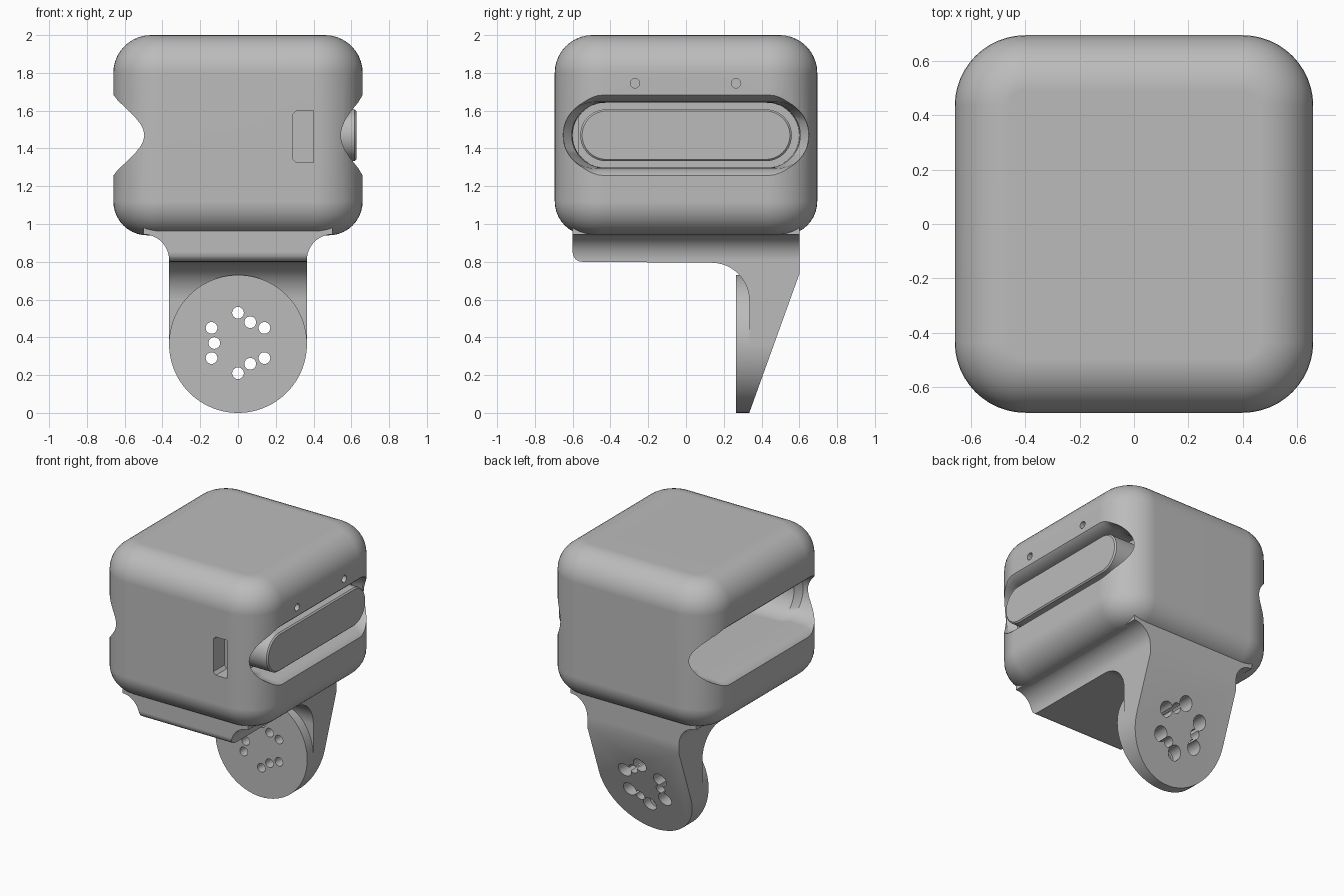
import bpy, bmesh
from math import sin, cos, pi, radians

default = bpy.data.objects.get("Cube")
if default:
    bpy.data.objects.remove(default, do_unlink=True)

GREY = (0.5, 0.5, 0.5, 1)
grey = bpy.data.materials.new("light grey plastic")
grey.use_nodes = True
grey.diffuse_color = GREY
grey.node_tree.nodes["Principled BSDF"].inputs["Base Color"].default_value = GREY

POD_Z = 1.47      # height of the side pockets
NECK = 0.365      # half width of the bracket


def rounded(hx, hy, r, n=12):
    """Rounded rectangle outline; a stadium when r equals hy."""
    pts = []
    for q, (sx, sy) in enumerate(((1, 1), (-1, 1), (-1, -1), (1, -1))):
        for k in range(n + 1):
            a = (q + k / n) * pi / 2
            pts.append((sx * (hx - r) + r * cos(a), sy * (hy - r) + r * sin(a)))
    return pts


def arc(cx, cy, r, start, end, n=12):
    angles = [radians(start + (end - start) * k / n) for k in range(n + 1)]
    return [(cx + r * cos(a), cy + r * sin(a)) for a in angles]


def loft(name, rings):
    """Skin a list of equal rings and cap both ends."""
    bm = bmesh.new()
    loops = [[bm.verts.new(p) for p in ring] for ring in rings]
    n = len(loops[0])
    for a, b in zip(loops, loops[1:]):
        for i in range(n):
            j = (i + 1) % n
            bm.faces.new((a[i], a[j], b[j], b[i]))
    bm.faces.new(loops[0])
    bm.faces.new(loops[-1])
    bmesh.ops.remove_doubles(bm, verts=bm.verts, dist=1e-5)
    bmesh.ops.recalc_face_normals(bm, faces=bm.faces)
    mesh = bpy.data.meshes.new(name)
    bm.to_mesh(mesh)
    bm.free()
    mesh.materials.append(grey)
    obj = bpy.data.objects.new(name, mesh)
    bpy.context.collection.objects.link(obj)
    return obj


def along_x(name, pts, x0, x1):
    return loft(name, [[(x, p, q) for p, q in pts] for x in (x0, x1)])


def along_y(name, pts, y0, y1):
    return loft(name, [[(p, y, q) for p, q in pts] for y in (y0, y1)])


def stadiums(name, sections):
    """Stadium sections given as (x, half length, radius)."""
    return loft(name, [[(x, p, q + POD_Z) for p, q in rounded(h, r, r)]
                       for x, h, r in sections])


def combine(obj, tool, operation="DIFFERENCE"):
    tool.hide_render = True
    mod = obj.modifiers.new("combine", "BOOLEAN")
    mod.operation, mod.object, mod.solver = operation, tool, "EXACT"
    bpy.context.view_layer.objects.active = obj
    bpy.ops.object.modifier_apply(modifier=mod.name)
    bpy.data.objects.remove(tool, do_unlink=True)


def smooth(obj):
    bpy.ops.object.select_all(action="DESELECT")
    obj.select_set(True)
    bpy.context.view_layer.objects.active = obj
    bpy.ops.object.shade_smooth_by_angle(angle=radians(32))
    obj.modifiers.new("even shading", "WEIGHTED_NORMAL").keep_sharp = True


# Housing: a box with rounded corners, rounded top and bottom rims
levels = []
for k in range(11):
    a = k / 10 * pi / 2
    levels.append((0.18 * (1 - sin(a)), 0.94 + 0.18 * (1 - cos(a))))
for k in range(11):
    a = k / 10 * pi / 2
    levels.append((0.2 * (1 - cos(a)), 1.8 + 0.2 * sin(a)))
housing = loft("housing", [[(x, y, z) for x, y in
                            rounded(0.66 - i, 0.695 - i, 0.26 - i)]
                           for i, z in levels])

# Stadium pockets with flared mouths, shallow on one side and deep on the other
combine(housing, stadiums("shallow_pocket", [
    (0.72, 0.655, 0.225), (0.66, 0.655, 0.213), (0.635, 0.655, 0.19),
    (0.59, 0.655, 0.176), (0.54, 0.65, 0.172), (0.49, 0.605, 0.172),
    (0.4, 0.6, 0.172)]))
combine(housing, stadiums("deep_pocket", [
    (-0.72, 0.68, 0.225), (-0.66, 0.68, 0.213), (-0.635, 0.68, 0.19),
    (-0.59, 0.68, 0.178), (-0.46, 0.675, 0.174), (-0.42, 0.63, 0.172),
    (-0.08, 0.62, 0.172)]))

# Front slot and two pin holes
slot = [(0.4, 1.325), (0.4, 1.6), (0.31, 1.6), (0.29, 1.58),
        (0.29, 1.345), (0.31, 1.325)]
combine(housing, along_y("slot", slot, -0.8, -0.57))
for y in (-0.27, 0.265):
    combine(housing, along_x("pin_hole", arc(y, 1.745, 0.025, 0, 345, 23), 0.58, 0.8))
smooth(housing)

# Pod standing in the shallow pocket
pod = stadiums("pod", [(0.38, 0.56, 0.137), (0.618, 0.56, 0.137), (0.627, 0.55, 0.128)])
smooth(pod)

# Bracket: side profile trimmed by the front outline
profile = ([(-0.6, 1.04)] + arc(-0.55, 0.85, 0.05, 180, 270, 6)
           + arc(0.135, 0.595, 0.2, 90, 0)
           + [(0.335, 0), (0.6, 0.735), (0.6, 1.04)])
bracket = along_x("bracket", profile, -0.7, 0.7)
flare = arc(NECK + 0.135, 0.81, 0.135, 90, 180)
outline = ([(0.5, 1.06)] + flare + arc(0, NECK, NECK, 0, -180, 48)
           + [(-x, z) for x, z in reversed(flare)] + [(-0.5, 1.06)])
combine(bracket, along_y("outline", outline, -0.9, 0.9), "INTERSECT")

# Round mounting pad on the leg
pad = along_y("mounting_pad", arc(0, NECK, NECK, 0, 356.25, 95), 0.265, 0.336)

# Screw holes in three groups, with wider bores from the back
holes = [(0, 0.53), (0.065, 0.48), (0.14, 0.45),
         (0.14, 0.29), (0.065, 0.26), (0, 0.21),
         (-0.14, 0.45), (-0.125, 0.37), (-0.14, 0.29)]
for i, (x, z) in enumerate(holes):
    circle = arc(x, z, 0.031, 0, 345, 23)
    combine(pad, along_y("screw_hole", circle, 0.2, 0.4))
    wide = 0.034 if i % 3 == 1 else 0.05
    combine(bracket, along_y("bore", arc(x, z, wide, 0, 345, 23), 0.3, 0.8))
smooth(bracket)
smooth(pad)
